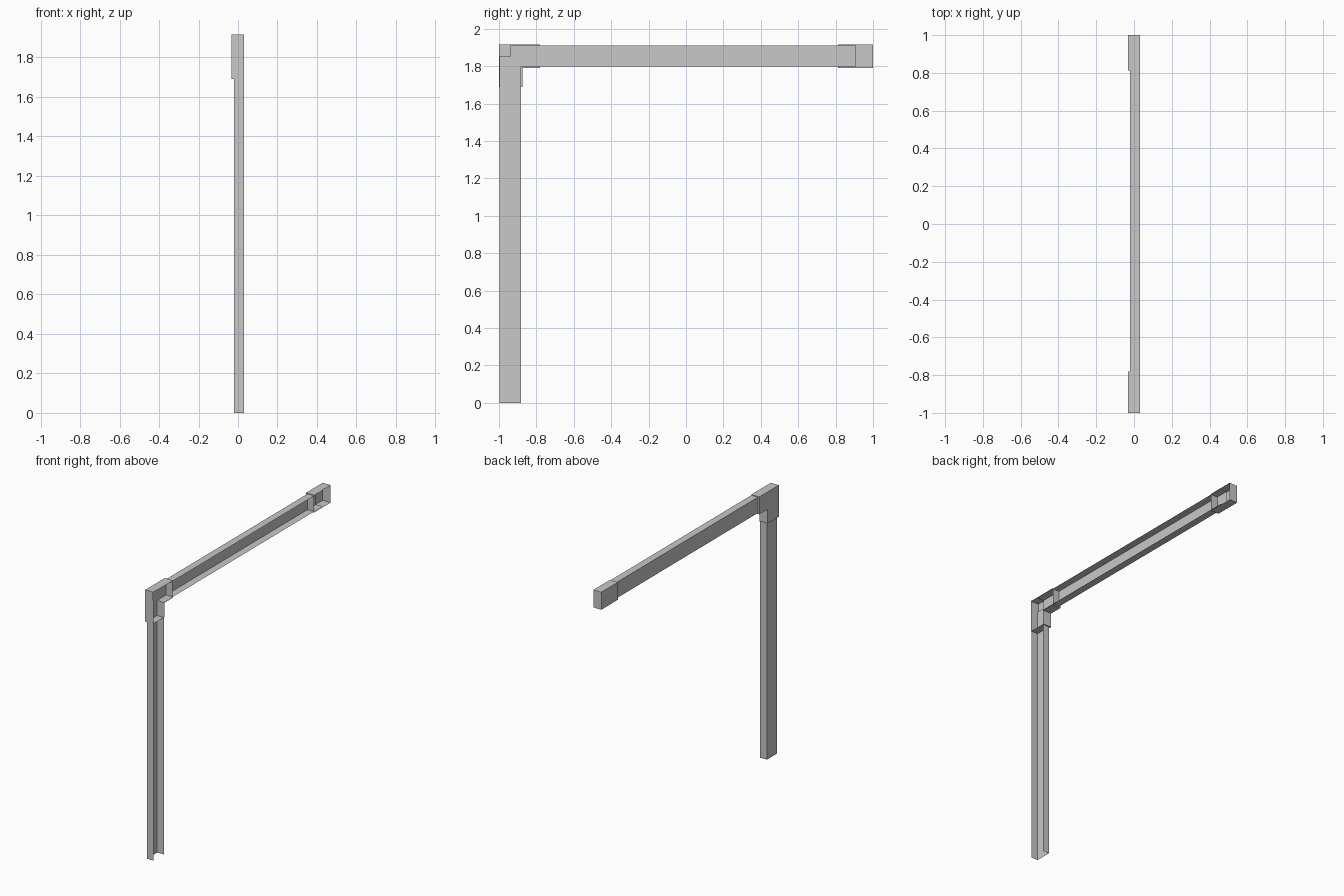
import bpy
import bmesh

cube = bpy.data.objects.get("Cube")
if cube:
    bpy.data.objects.remove(cube, do_unlink=True)

GREY = (0.58, 0.58, 0.58, 1.0)
steel = bpy.data.materials.new("light_grey")
steel.use_nodes = True
steel.diffuse_color = GREY
steel.node_tree.nodes["Principled BSDF"].inputs["Base Color"].default_value = GREY


def sheet_tray(name, outline, back, front, open_edges=()):
    """Sheet part: flat web on the -x side, walls along the (y, z) outline, open on +x."""
    bm = bmesh.new()
    inner = [bm.verts.new((back, y, z)) for y, z in outline]
    outer = [bm.verts.new((front, y, z)) for y, z in outline]
    bm.faces.new(inner[::-1])
    n = len(outline)
    for i in range(n):
        if i not in open_edges:
            j = (i + 1) % n
            bm.faces.new((inner[i], inner[j], outer[j], outer[i]))
    loose = [v for v in bm.verts if not v.link_faces]
    bmesh.ops.delete(bm, geom=loose, context='VERTS')
    mesh = bpy.data.meshes.new(name)
    bm.to_mesh(mesh)
    bm.free()
    mesh.materials.append(steel)
    obj = bpy.data.objects.new(name, mesh)
    bpy.context.collection.objects.link(obj)
    return obj


BACK, WEB, FRONT = -0.032, -0.021, 0.031

# Bent channel: upright and arm, open at both ends and notched at the corner
sheet_tray("channel_frame", [
    (-0.996, 0), (-0.881, 0), (-0.881, 1.798), (0.91, 1.798), (0.91, 1.911),
    (-0.937, 1.911), (-0.937, 1.853), (-0.996, 1.853)],
    WEB, FRONT, open_edges=(0, 3, 5, 6))

# L-shaped sleeve around the corner
sheet_tray("corner_bracket", [
    (-1, 1.69), (-0.873, 1.69), (-0.873, 1.791), (-0.78, 1.791),
    (-0.78, 1.916), (-1, 1.916)],
    BACK, FRONT)

# Box at the free end of the arm
sheet_tray("end_cap", [
    (0.813, 1.791), (1, 1.791), (1, 1.916), (0.813, 1.916)],
    BACK, FRONT)
